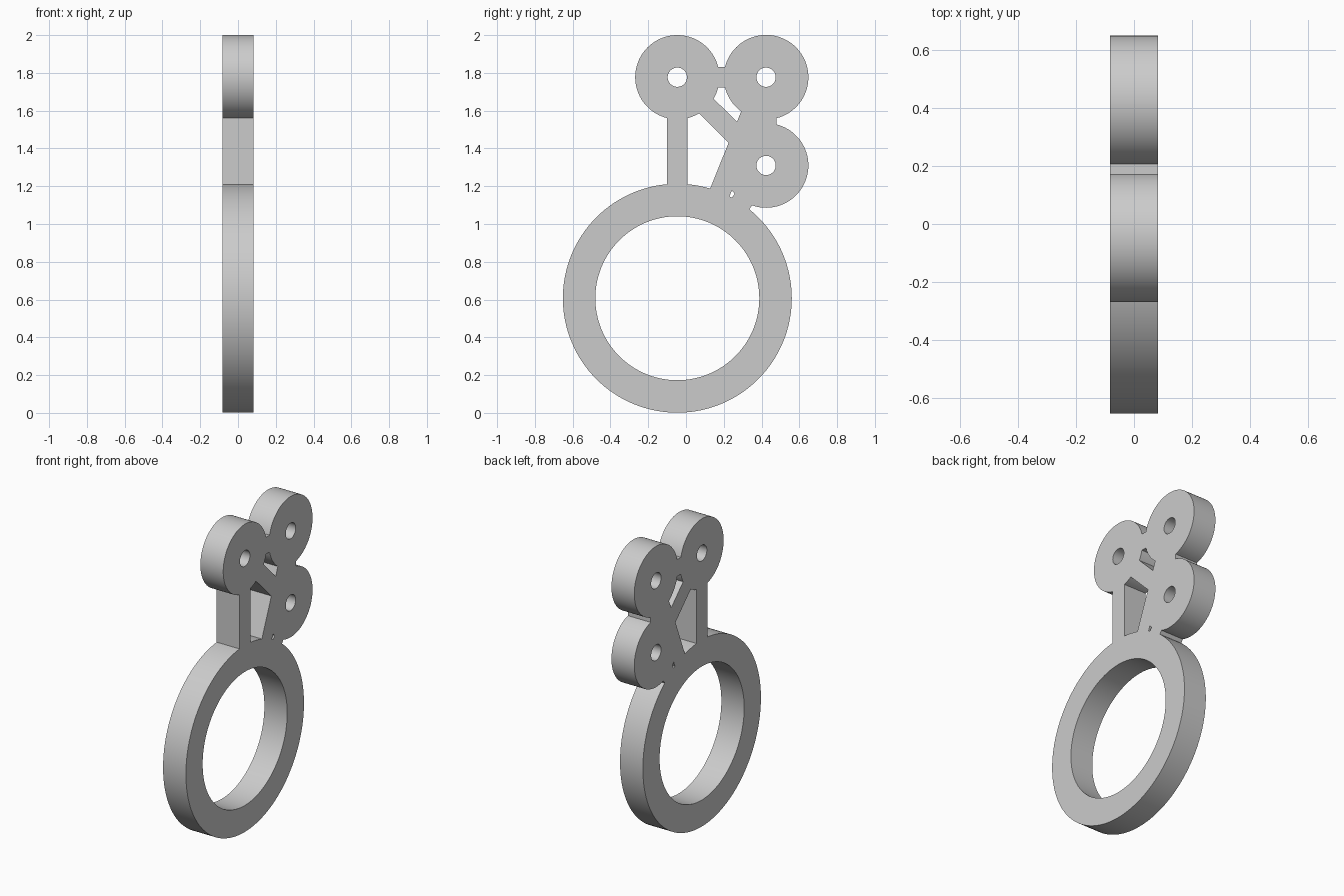
import bpy
import bmesh
from math import cos, sin, tau, radians
from mathutils import Vector

if "Cube" in bpy.data.objects:
    bpy.data.objects.remove(bpy.data.objects["Cube"], do_unlink=True)

HALF = 0.082        # half thickness of the plate
BAR = 0.055         # half width of the connecting bars

# Hub positions in the (y, z) plane and their outer and hole radii
RING = (Vector((-0.046, 0.607)), 0.606, 0.434)
FRONT_DISC = (Vector((-0.046, 1.777)), 0.223, 0.051)
BACK_DISC = (Vector((0.424, 1.777)), 0.224, 0.051)
LOWER_DISC = (Vector((0.424, 1.31)), 0.224, 0.051)
HUBS = [RING, FRONT_DISC, BACK_DISC, LOWER_DISC]
LINKS = [(RING, FRONT_DISC), (RING, BACK_DISC), (RING, LOWER_DISC),
         (FRONT_DISC, BACK_DISC), (FRONT_DISC, LOWER_DISC),
         (BACK_DISC, LOWER_DISC)]

grey = bpy.data.materials.new("light grey")
grey.use_nodes = True
grey.diffuse_color = (0.6, 0.6, 0.6, 1)
grey.node_tree.nodes["Principled BSDF"].inputs["Base Color"].default_value = grey.diffuse_color


def prism(name, outline, half):
    """Extrude a (y, z) outline along x, symmetric about x = 0."""
    bm = bmesh.new()
    low = [bm.verts.new((-half, p[0], p[1])) for p in outline]
    high = [bm.verts.new((half, p[0], p[1])) for p in outline]
    bm.faces.new(low)
    bm.faces.new(high)
    for i in range(len(low)):
        j = (i + 1) % len(low)
        bm.faces.new((low[i], low[j], high[j], high[i]))
    bmesh.ops.recalc_face_normals(bm, faces=bm.faces)
    mesh = bpy.data.meshes.new(name)
    bm.to_mesh(mesh)
    bm.free()
    mesh.materials.append(grey)
    obj = bpy.data.objects.new(name, mesh)
    bpy.context.scene.collection.objects.link(obj)
    return obj


def cylinder(name, centre, radius, half, sides):
    turns = [tau * i / sides for i in range(sides)]
    return prism(name, [centre + radius * Vector((cos(a), sin(a))) for a in turns], half)


def bar(start, end):
    """Straight bar between two hubs, ending inside their solid rims."""
    along = (end[0] - start[0]).normalized()
    side = Vector((-along.y, along.x)) * BAR
    a = start[0] + along * start[1] * 0.86
    b = end[0] - along * end[1] * 0.8
    return prism("bar", [a + side, b + side, b - side, a - side], HALF)


def combine(target, tool, operation):
    mod = target.modifiers.new(operation, 'BOOLEAN')
    mod.operation = operation
    mod.solver = 'EXACT'
    mod.object = tool
    bpy.context.view_layer.update()
    bpy.context.view_layer.objects.active = target
    bpy.ops.object.modifier_apply(modifier=mod.name)
    bpy.data.objects.remove(tool, do_unlink=True)


# Large ring, three discs and the bars joined into one plate
frame = cylinder("ring_frame", RING[0], RING[1], HALF, 128)
for centre, radius, hole in HUBS[1:]:
    combine(frame, cylinder("disc", centre, radius, HALF, 96), 'UNION')
for start, end in LINKS:
    combine(frame, bar(start, end), 'UNION')

# Finger opening and the small disc holes
for centre, radius, hole in HUBS:
    cutter = cylinder("hole_cutter", centre, hole, HALF * 2, 128 if hole > 0.1 else 48)
    combine(frame, cutter, 'DIFFERENCE')

# Smooth curved walls with crisp edges
frame.data.shade_smooth()
frame.data.set_sharp_from_angle(angle=radians(25))
